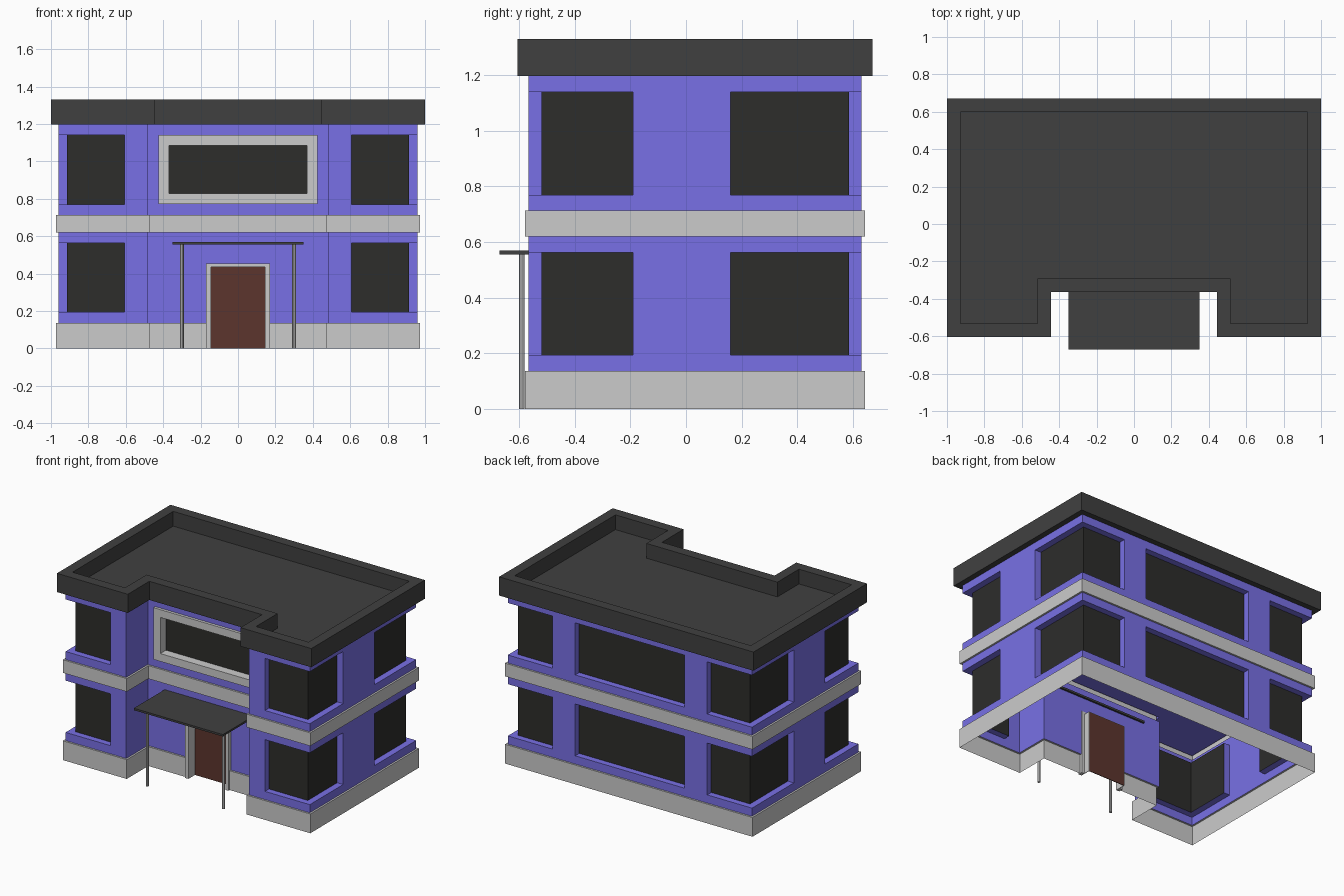
import bpy, bmesh

if "Cube" in bpy.data.objects:
    bpy.data.objects.remove(bpy.data.objects["Cube"])


def material(name, rgb):
    m = bpy.data.materials.new(name)
    m.diffuse_color = (*rgb, 1)
    m.use_nodes = True
    m.node_tree.nodes["Principled BSDF"].inputs["Base Color"].default_value = m.diffuse_color
    return m


PURPLE = material("purple_wall", (0.19, 0.163, 0.787))
DARK = material("dark_glass", (0.026, 0.026, 0.024))
ROOF = material("dark_roof", (0.051, 0.051, 0.051))
BROWN = material("brown_door", (0.107, 0.036, 0.027))


def finish(name, bm, *mats):
    me = bpy.data.meshes.new(name)
    bm.to_mesh(me)
    bm.free()
    ob = bpy.data.objects.new(name, me)
    bpy.context.collection.objects.link(ob)
    for m in mats:
        me.materials.append(m)
    return ob


def footprint(o):
    """U-shaped plan, grown outwards by o, starting at the entrance recess."""
    x, n, f, b, k = 0.96 + o, 0.483 - o, -0.565 - o, -0.323 - o, 0.63 + o
    return [(n, b), (n, f), (x, f), (x, k), (-x, k), (-x, f), (-n, f), (-n, b)]


def sweep(name, profile, mats=(), gap=0, cap_bottom=False, cap_top=False):
    """Run an (offset, z) profile around the plan, leaving a gap for the door."""
    bm = bmesh.new()
    rings = []
    for o, z in profile:
        pts = footprint(o)
        if gap:
            pts = [(gap, pts[0][1])] + pts + [(-gap, pts[0][1])]
        rings.append([bm.verts.new((x, y, z)) for x, y in pts])
    n = len(rings[0])
    for a, b in zip(rings, rings[1:]):
        for i in range(n - 1 if gap else n):
            j = (i + 1) % n
            bm.faces.new((a[i], a[j], b[j], b[i]))
    if cap_bottom:
        bm.faces.new(rings[0][::-1])
    if cap_top:
        bm.faces.new(rings[-1])
    return finish(name, bm, *mats)


def prism(bm, pts, z0, z1):
    lo = [bm.verts.new((x, y, z0)) for x, y in pts]
    hi = [bm.verts.new((x, y, z1)) for x, y in pts]
    new = [bm.faces.new(lo[::-1]), bm.faces.new(hi)]
    for i in range(len(pts)):
        j = (i + 1) % len(pts)
        new.append(bm.faces.new((lo[i], lo[j], hi[j], hi[i])))
    bmesh.ops.recalc_face_normals(bm, faces=new)


def box(bm, x0, x1, y0, y1, z0, z1):
    prism(bm, [(x0, y0), (x1, y0), (x1, y1), (x0, y1)], z0, z1)


def boxes(name, dims, *mats):
    bm = bmesh.new()
    for d in dims:
        box(bm, *d)
    return finish(name, bm, *mats)


def storey(name, z0, z1, sill, head, opening, keep_floor):
    """Wall shell with recessed corner windows, a back window and a front opening."""
    wall = sweep(name, [(0, z0), (0, z1)], (PURPLE, DARK), 0, True, True)
    bm = bmesh.new()
    for s in (1, -1):
        for pane, jamb, out in ((-0.52, -0.19, -0.8), (0.585, 0.16, 0.9)):
            pts = [(0.608, pane), (0.913, pane), (0.913, jamb),
                   (1.2, jamb), (1.2, out), (0.608, out)]
            prism(bm, [(s * x, y) for x, y in pts], sill, head)
    box(bm, -0.43, 0.43, 0.585, 0.9, sill, head)
    box(bm, *opening)
    cutter = finish(name + "_cutter", bm)
    cutter.hide_render = True
    mod = wall.modifiers.new("cut", 'BOOLEAN')
    mod.operation, mod.solver, mod.object = 'DIFFERENCE', 'EXACT', cutter
    bpy.context.view_layer.objects.active = wall
    bpy.ops.object.modifier_apply(modifier="cut")
    bpy.data.objects.remove(cutter)

    # paint the panes, drop hidden caps and the doorway backing
    bm = bmesh.new()
    bm.from_mesh(wall.data)
    bm.normal_update()
    drop = []
    for f in bm.faces:
        c, n = f.calc_center_median(), f.normal
        f.material_index = 0
        if abs(n.z) > 0.9:
            if abs(c.z - z1) < 1e-3 or (abs(c.z - z0) < 1e-3 and not keep_floor):
                drop.append(f)
        elif abs(n.x) > 0.9 and abs(abs(c.x) - 0.913) < 1e-3:
            f.material_index = 1
        elif abs(n.y) > 0.9:
            if min(abs(c.y - p) for p in (-0.52, 0.585, -0.28)) < 1e-3:
                f.material_index = 1
            elif abs(c.y + 0.318) < 1e-3:
                drop.append(f)
    bmesh.ops.delete(bm, geom=drop, context='FACES')
    bm.to_mesh(wall.data)
    bm.free()


# walls of both floors
storey("lower_walls", 0.137, 0.62, 0.195, 0.563,
       (-0.15, 0.15, -0.9, -0.318, -0.1, 0.44), False)
storey("upper_walls", 0.65, 1.197, 0.77, 1.14,
       (-0.40, 0.40, -0.9, -0.28, 0.80, 1.115), True)

# plinth, floor band and roof with parapet
sweep("plinth", [(0.013, 0), (0.013, 0.137), (0, 0.137)], gap=0.15)
sweep("floor_band", [(0, 0.62), (0.013, 0.62), (0.013, 0.713), (0, 0.713)])
sweep("roof", [(0, 1.197), (0.04, 1.197), (0.04, 1.33), (-0.032, 1.33), (-0.032, 1.225)],
      (ROOF,), cap_top=True)

# wide front window frame
y0, y1 = -0.343, -0.28
boxes("front_window_frame", [
    (-0.425, 0.425, y0, y1, 0.772, 0.828), (-0.425, 0.425, y0, y1, 1.085, 1.14),
    (-0.425, -0.37, y0, y1, 0.828, 1.085), (0.37, 0.425, y0, y1, 0.828, 1.085)])

# door frame with thin jambs reaching in to the recessed door
y0, y1, y2 = -0.35, -0.318, -0.272
boxes("door_frame", [
    (-0.17, -0.145, y0, y1, 0, 0.435), (0.145, 0.17, y0, y1, 0, 0.435),
    (-0.17, 0.17, y0, y1, 0.435, 0.455),
    (-0.148, -0.145, y1, y2, 0, 0.435), (0.145, 0.148, y1, y2, 0, 0.435),
    (-0.148, 0.148, y1, y2, 0.435, 0.438)])
boxes("door", [(-0.145, 0.145, -0.276, -0.272, 0, 0.435)], BROWN)

# entrance canopy on two slim posts
boxes("canopy", [(-0.35, 0.35, -0.67, -0.31, 0.556, 0.57)], ROOF)
for side, x in (("left", -0.3), ("right", 0.3)):
    bpy.ops.mesh.primitive_cylinder_add(vertices=8, radius=0.01, depth=0.557,
                                        location=(x, -0.59, 0.2785))
    bpy.context.object.name = "canopy_post_" + side
    bpy.ops.object.shade_smooth_by_angle()
